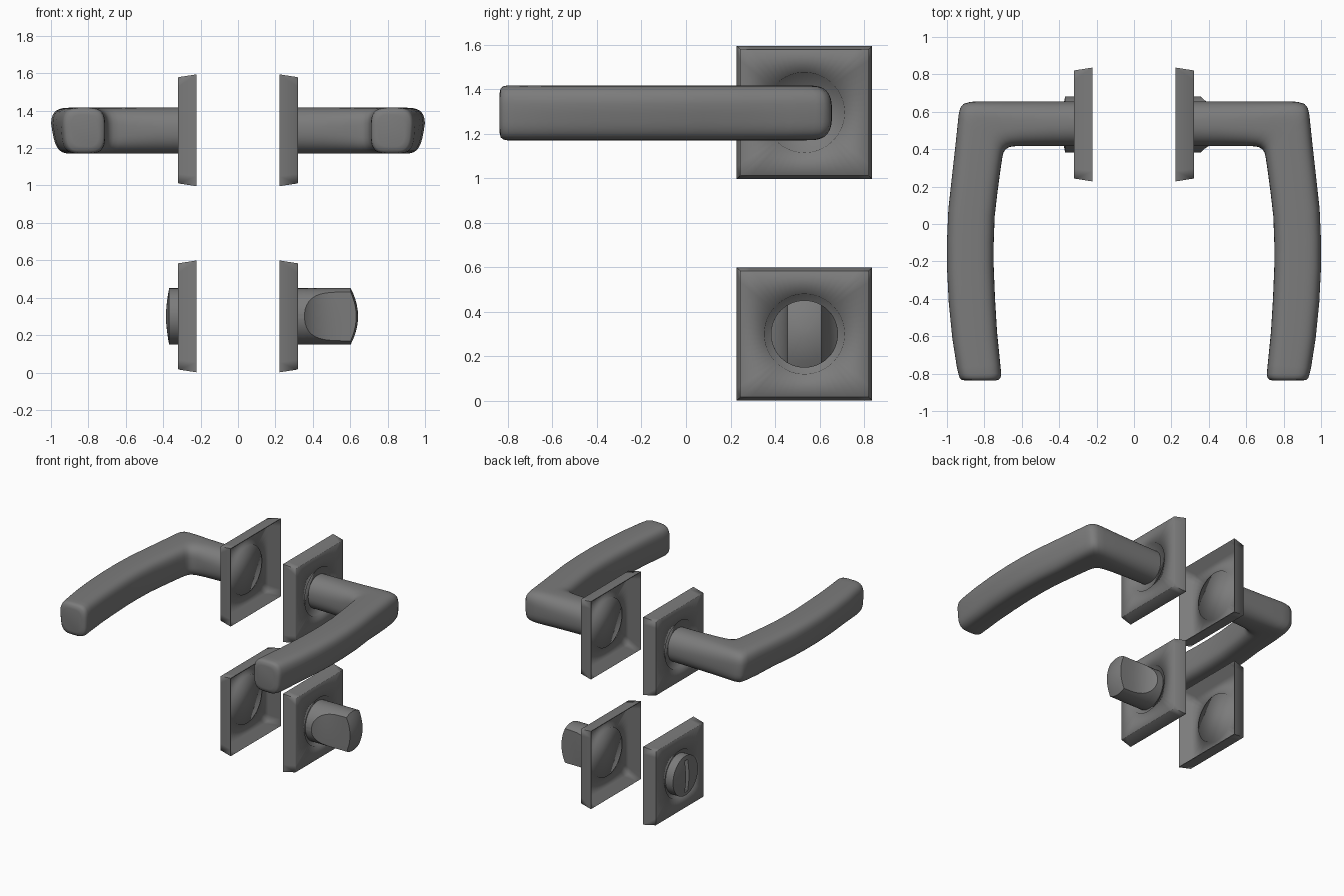
import bpy, bmesh, math
from mathutils import Vector

if "Cube" in bpy.data.objects:
    bpy.data.objects.remove(bpy.data.objects["Cube"])

CY, Z_TOP, Z_LOW = 0.532, 1.295, 0.30
N = 64
METAL = bpy.data.materials.new("dark_metal")
METAL.diffuse_color = (.20, .20, .20, 1)
METAL.use_nodes = True
METAL.node_tree.nodes["Principled BSDF"].inputs["Base Color"].default_value = METAL.diffuse_color


def skin(name, rings, angle=30):
    """Closed skin through a list of equal-length point rings."""
    bm = bmesh.new()
    loops = [[bm.verts.new(p) for p in r] for r in rings]
    n = len(loops[0])
    for a, b in zip(loops, loops[1:]):
        for i in range(n):
            j = (i + 1) % n
            bm.faces.new((a[i], a[j], b[j], b[i]))
    bm.faces.new(loops[0])
    bm.faces.new(loops[-1])
    bmesh.ops.remove_doubles(bm, verts=bm.verts, dist=1e-5)
    bmesh.ops.recalc_face_normals(bm, faces=bm.faces)
    me = bpy.data.meshes.new(name)
    bm.to_mesh(me)
    bm.free()
    me.materials.append(METAL)
    ob = bpy.data.objects.new(name, me)
    bpy.context.collection.objects.link(ob)
    bpy.ops.object.select_all(action='DESELECT')
    ob.select_set(True)
    bpy.context.view_layer.objects.active = ob
    bpy.ops.object.shade_smooth_by_angle(angle=math.radians(angle))
    return ob


def loop(s, x, r, cz, square=False):
    pts = []
    for i in range(N):
        c, d = math.cos(2 * math.pi * i / N), math.sin(2 * math.pi * i / N)
        k = r / max(abs(c), abs(d)) if square else r
        wide = 1.018 if square else 1
        pts.append((s * x, CY + wide * k * c, cz + k * d))
    return pts


# Hollow square rosette with a shallow round recess, softly shaded
def rosette(name, s, cz):
    spec = [(.298, .183, 0), (.314, .185, 0), (.314, .278, 1), (.222, .294, 1),
            (.222, .299, 1), (.318, .284, 1), (.320, .282, 1),
            (.320, .180, 0), (.305, .178, 0)]
    skin(name, [loop(s, x, r, cz, bool(q)) for x, r, q in spec], 88)


# Bent lever: inner and outer edge points, section squareness
STATIONS = [
    ((.30, .416), (.30, .656), 2.2), ((.45, .416), (.45, .656), 2.3),
    ((.58, .416), (.68, .656), 2.6), ((.635, .416), (.82, .656), 3.0),
    ((.665, .412), (.875, .653), 3.3), ((.686, .400), (.912, .642), 3.5),
    ((.698, .382), (.930, .620), 3.6), ((.704, .355), (.938, .585), 3.6),
    ((.714, .290), (.950, .470), 3.6), ((.730, .170), (.972, .270), 3.6),
    ((.745, .040), (.993, .080), 3.6), ((.750, -.10), (1.00, -.08), 3.6),
    ((.750, -.23), (1.00, -.24), 3.6), ((.743, -.40), (.991, -.42), 3.6),
    ((.732, -.58), (.972, -.61), 3.6), ((.715, -.75), (.947, -.77), 3.6),
    ((.710, -.80), (.938, -.805), 3.6), ((.713, -.82), (.933, -.822), 3.6),
    ((.722, -.832), (.922, -.833), 3.4), ((.745, -.838), (.895, -.838), 3.2)]


def lever(name, s):
    rings = []
    n = 48
    for k, (a, b, e) in enumerate(STATIONS):
        a, b = Vector(a), Vector(b)
        mid, half = (a + b) / 2, (b - a) / 2
        hz = .123 * {17: .97, 18: .89, 19: .70}.get(k, 1)
        lean = .18 if 9 <= k <= 14 else .08 if k > 5 else 0
        ring = []
        for i in range(n):
            t = 2 * math.pi * i / n
            c, d = math.cos(t), math.sin(t)
            u = math.copysign(abs(c) ** (2 / e), c)
            v = math.copysign(abs(d) ** (2 / e), d)
            if u > 0:
                u *= 1 - lean * max(0, .3 - v)
            p = mid + half * u
            ring.append((s * p.x, p.y, 1.293 + hz * v))
        rings.append(ring)
    skin(name, rings, 85)


# Domed thumb turn with two scooped flats
def thumb_turn(name, s):
    R, x0 = .151, .355

    def dome(y, z):
        return .642 - .04 * (y * y + z * z) / R ** 2

    def section(h):
        t0, m, pts = math.acos(h / R), 16, []
        zt = R * math.sin(t0)
        for i in range(m):
            a = t0 + (math.pi - 2 * t0) * i / m
            pts.append((R * math.cos(a), R * math.sin(a)))
        pts += [(-h, zt - 2 * zt * i / m) for i in range(m)]
        return pts + [(-y, -z) for y, z in pts]

    rings = [[(s * .30, CY + y, Z_LOW + z) for y, z in section(.1505)]]
    for f in (0, .02, .05, .1, .16, .24, .34, .46, .6, .8, 1):
        h = .076 + .0745 * (1 - f) ** 3.5
        sec = section(h)
        rings.append([(s * (x0 + f * (dome(y, z) - x0)), CY + y, Z_LOW + z) for y, z in sec])
    for k in (.8, .6, .4, .2, .05):
        rings.append([(s * dome(k * y, k * z), CY + k * y, Z_LOW + k * z) for y, z in sec])
    skin(name, rings)


# Domed coin release with a vertical slot
def coin_release(name, s):
    spec = [(.30, .151), (.368, .151), (.374, .12), (.380, .08), (.384, .04), (.385, .005)]
    ob = skin(name, [loop(s, x, r, Z_LOW) for x, r in spec])
    bpy.ops.mesh.primitive_cube_add(size=1, location=(s * .38, CY, Z_LOW))
    cut = bpy.context.object
    cut.name = "slot_cutter"
    cut.scale = (.10, .036, .24)
    cut.data.materials.append(METAL)
    cut.hide_render = True
    mod = ob.modifiers.new("slot", 'BOOLEAN')
    mod.object, mod.operation, mod.solver = cut, 'DIFFERENCE', 'EXACT'
    bpy.context.view_layer.objects.active = ob
    bpy.ops.object.modifier_apply(modifier="slot")
    bpy.data.objects.remove(cut)


for side, s in (("left", -1), ("right", 1)):
    rosette(side + "_lever_rosette", s, Z_TOP)
    rosette(side + "_lock_rosette", s, Z_LOW)
    lever(side + "_lever", s)
thumb_turn("thumb_turn", 1)
coin_release("coin_release", -1)
